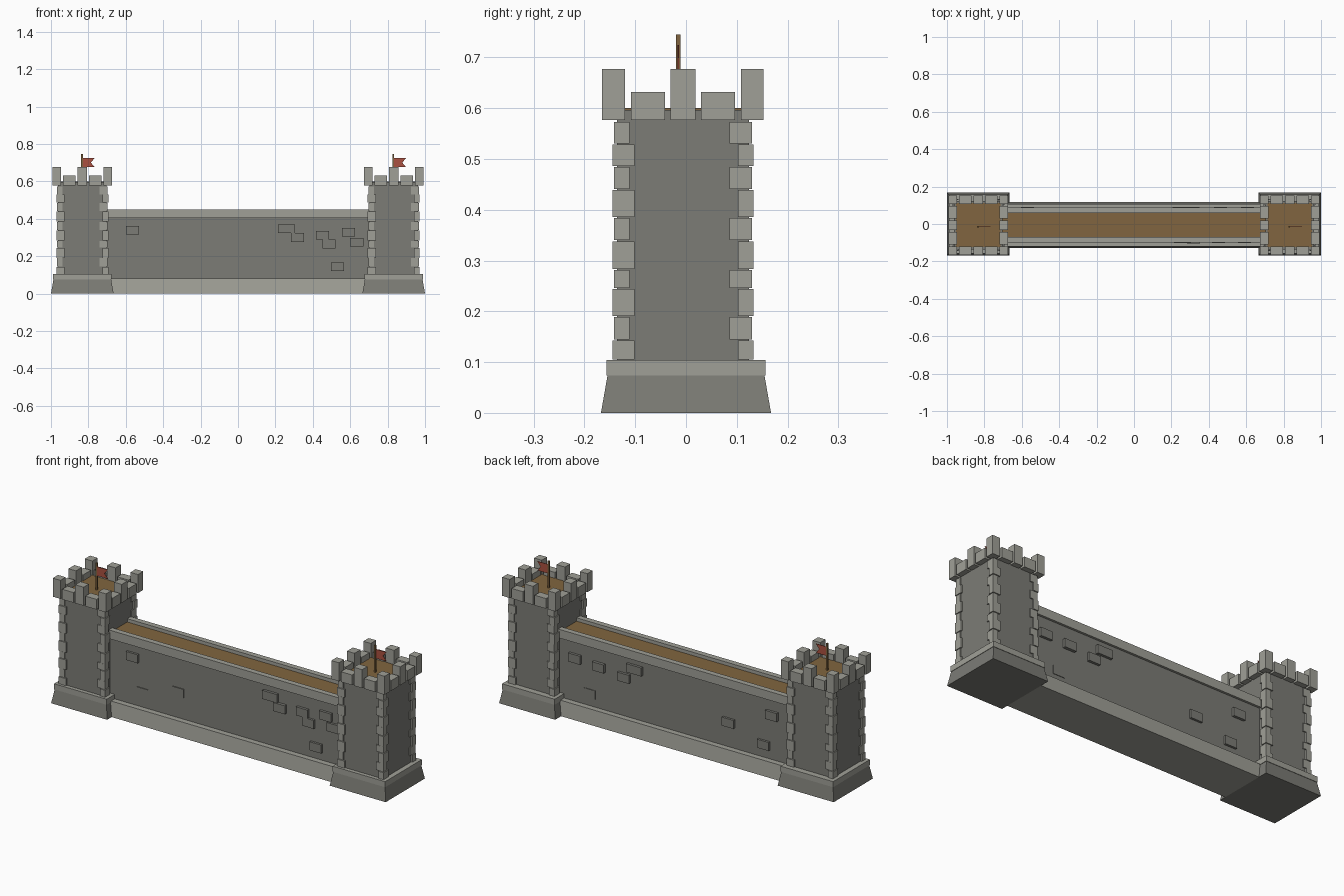
import bpy, bmesh, random
from mathutils import Vector

if "Cube" in bpy.data.objects:
    bpy.data.objects.remove(bpy.data.objects["Cube"])

random.seed(4)

def mat(name, rgb):
    m = bpy.data.materials.new(name)
    m.diffuse_color = (*rgb, 1)
    m.use_nodes = True
    m.node_tree.nodes["Principled BSDF"].inputs["Base Color"].default_value = m.diffuse_color
    return m

DARK = mat("dark_stone", (0.20, 0.20, 0.18))
LIGHT = mat("light_stone", (0.35, 0.35, 0.31))
WOOD = mat("planks", (0.22, 0.13, 0.05))
RED = mat("red_cloth", (0.40, 0.08, 0.05))

def add_box(bm, x0, x1, y0, y1, z0, z1, inset=(0, 0)):
    """Box whose top may be pulled in by inset in x and y."""
    ix, iy = inset
    lo = [bm.verts.new(p) for p in ((x0, y0, z0), (x1, y0, z0), (x1, y1, z0), (x0, y1, z0))]
    hi = [bm.verts.new(p) for p in ((x0 + ix, y0 + iy, z1), (x1 - ix, y0 + iy, z1),
                                    (x1 - ix, y1 - iy, z1), (x0 + ix, y1 - iy, z1))]
    bm.faces.new(lo[::-1])
    bm.faces.new(hi)
    for i in range(4):
        j = (i + 1) % 4
        bm.faces.new((lo[i], lo[j], hi[j], hi[i]))

def make(name, boxes, material):
    bm = bmesh.new()
    for b in boxes:
        add_box(bm, *b)
    me = bpy.data.meshes.new(name)
    bm.to_mesh(me)
    bm.free()
    me.materials.append(material)
    ob = bpy.data.objects.new(name, me)
    bpy.context.collection.objects.link(ob)
    return ob

def square(cx, cy, h, z0, z1, inset=0):
    return (cx - h, cx + h, cy - h, cy + h, z0, z1, (inset, inset))

YC = -0.006  # upper parts sit slightly forward of the plinths

def tower(cx, side):
    make(side + "_tower_plinth", [square(cx, 0, 0.1675, 0, 0.074, 0.013)], DARK)
    make(side + "_tower_plinth_cap", [square(cx, 0, 0.157, 0.074, 0.104)], LIGHT)
    make(side + "_tower_body", [square(cx, YC, 0.13, 0.09, 0.597)], DARK)
    make(side + "_tower_floor", [square(cx, YC, 0.118, 0.59, 0.6)], WOOD)

    # corner stones, long side alternating between the two faces
    levels = [0.104, 0.144, 0.19, 0.245, 0.282, 0.339, 0.385, 0.44, 0.485, 0.53, 0.574]
    stones = []
    for sx in (-1, 1):
        for sy in (-1, 1):
            for i, (z0, z1) in enumerate(zip(levels, levels[1:])):
                lx, ly = (0.044, 0.031) if (i + (sx * sy > 0)) % 2 else (0.031, 0.044)
                out = 0.139 - 0.003 * (i % 2)
                xs = sorted((cx + sx * out, cx + sx * (out - lx)))
                ys = sorted((YC + sy * out, YC + sy * (out - ly)))
                stones.append((*xs, *ys, z0 + 0.001, z1 - 0.001))
    make(side + "_tower_corner_stones", stones, LIGHT)

    # battlements: corners, low stones and a tall centre stone per side
    low, high, r, d = 0.577, 0.677, 0.159, 0.045
    merlons = []
    for s in (-1, 1):
        for t in (-1, 1):
            merlons.append(square(cx + s * 0.1365, YC + t * 0.1365, 0.0225, low, high))
        for off, w, top in ((0, 0.025, high), (-0.069, 0.0335, 0.632), (0.069, 0.0335, 0.632)):
            depth = sorted((s * r, s * (r - d)))
            merlons.append((cx + off - w, cx + off + w, YC + depth[0], YC + depth[1], low, top))
            merlons.append((cx + depth[0], cx + depth[1], YC + off - w, YC + off + w, low, top))
    make(side + "_tower_battlements", merlons, LIGHT)

    # flag pole and swallow-tailed flag
    px, py = cx - 0.002, -0.015
    make(side + "_flag_pole", [square(px, py, 0.0045, 0.59, 0.745)], WOOD)
    bm = bmesh.new()
    outline = [(0, 0.676), (0.068, 0.676), (0.048, 0.70), (0.068, 0.725), (0, 0.725)]
    face = bm.faces.new([bm.verts.new((px + x, py - 0.0015, z)) for x, z in outline])
    res = bmesh.ops.extrude_face_region(bm, geom=[face])
    bmesh.ops.translate(bm, vec=Vector((0, 0.003, 0)),
                        verts=[v for v in res["geom"] if isinstance(v, bmesh.types.BMVert)])
    bmesh.ops.recalc_face_normals(bm, faces=bm.faces)
    me = bpy.data.meshes.new(side + "_flag")
    bm.to_mesh(me)
    bm.free()
    me.materials.append(RED)
    bpy.context.collection.objects.link(bpy.data.objects.new(side + "_flag", me))

tower(-0.8325, "left")
tower(0.8325, "right")

# curtain wall between the towers
L = 0.71
make("wall_body", [(-L, L, YC - 0.082, YC + 0.082, 0.05, 0.425)], DARK)
make("wall_plinth", [(-L, L, YC - 0.123, YC + 0.123, 0, 0.08, (0, 0.01))], LIGHT)
make("wall_walk", [(-L, L, YC - 0.066, YC + 0.066, 0.42, 0.432)], WOOD)
make("wall_parapets", [(-L, L, YC - 0.094, YC - 0.064, 0.403, 0.45),
                       (-L, L, YC + 0.064, YC + 0.094, 0.403, 0.45)], LIGHT)

# raised stones scattered on both wall faces: x, z, width, protrusion
front = [(-0.565, 0.338, 0.07, 0.012), (0.26, 0.347, 0.09, 0.014), (0.318, 0.30, 0.07, 0.016),
         (0.452, 0.312, 0.07, 0.014), (0.487, 0.265, 0.07, 0.012), (0.591, 0.328, 0.07, 0.014),
         (0.635, 0.275, 0.07, 0.012), (0.532, 0.144, 0.07, 0.012),
         (-0.51, 0.16, 0.07, 0.004), (-0.296, 0.22, 0.07, 0.005)]
back = [(0.607, 0.315, 0.07, 0.014), (0.463, 0.307, 0.07, 0.016), (0.314, 0.29, 0.07, 0.014),
        (0.25, 0.35, 0.09, 0.014), (0.523, 0.146, 0.07, 0.003), (-0.31, 0.213, 0.07, 0.012),
        (-0.52, 0.15, 0.07, 0.012), (-0.57, 0.32, 0.07, 0.014)]
for name, stones, s in (("front", front, -1), ("back", back, 1)):
    boxes = []
    for x, z, w, p in stones:
        ys = sorted((YC + s * 0.07, YC + s * (0.082 + p)))
        boxes.append((x - w / 2, x + w / 2, *ys, z - 0.023, z + 0.023))
    make(name + "_raised_stones", boxes, DARK)
